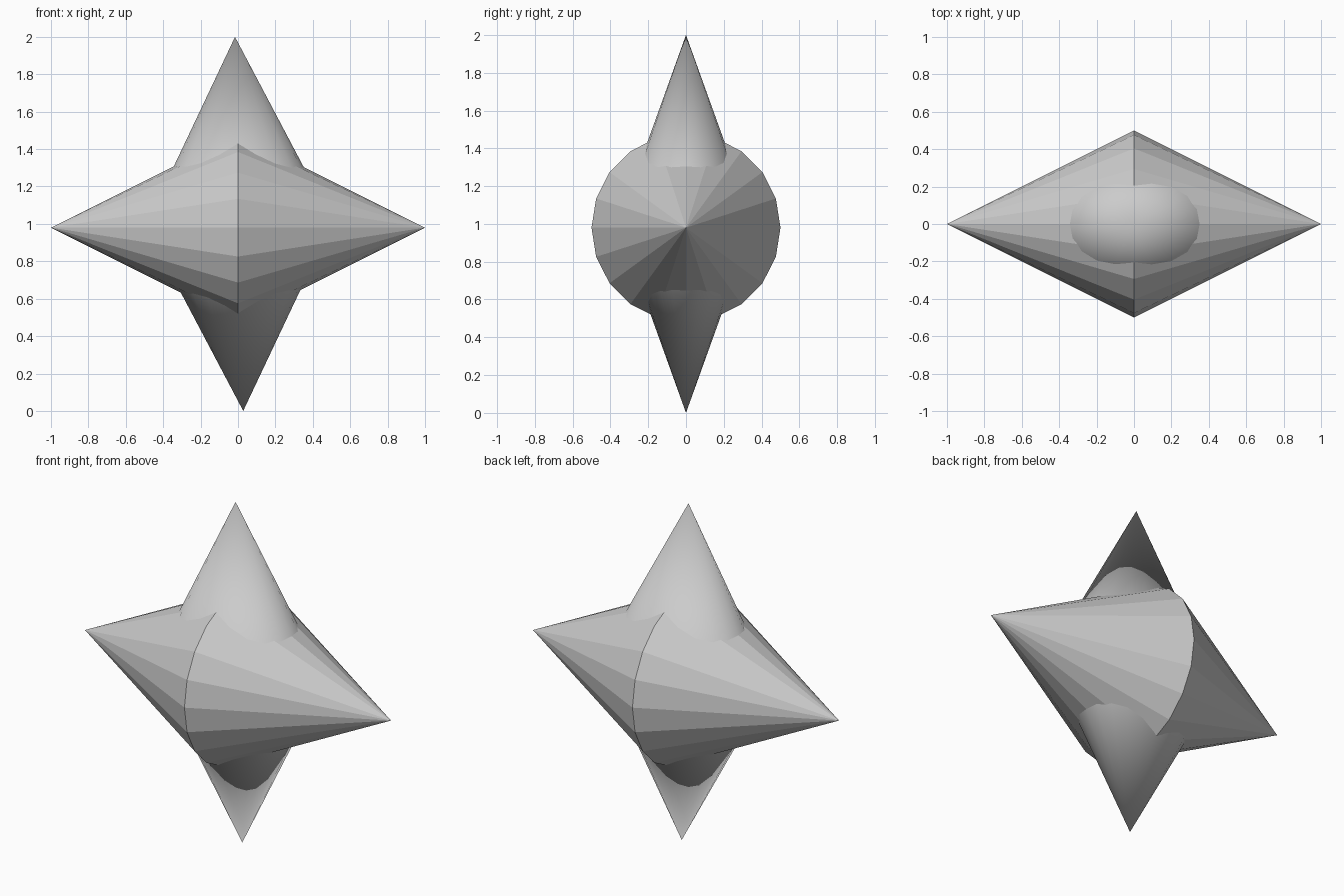
import bpy, bmesh, math
from mathutils import Matrix

default = bpy.data.objects.get("Cube")
if default:
    bpy.data.objects.remove(default)

grey = bpy.data.materials.new("light_grey")
grey.use_nodes = True
colour = (0.6, 0.6, 0.6, 1)
grey.diffuse_color = colour
grey.node_tree.nodes["Principled BSDF"].inputs["Base Color"].default_value = colour


def double_cone(name, half_length, rim_x, rim_y, matrix, sides=20):
    """Two cones joined base to base along local z."""
    bm = bmesh.new()
    rim = [bm.verts.new((rim_x * math.cos(a), rim_y * math.sin(a), 0))
           for a in (math.tau * i / sides for i in range(sides))]
    for z in (half_length, -half_length):
        tip = bm.verts.new((0, 0, z))
        for i in range(sides):
            bm.faces.new((rim[i], rim[(i + 1) % sides], tip))
    bmesh.ops.recalc_face_normals(bm, faces=bm.faces)
    bm.transform(matrix)
    mesh = bpy.data.meshes.new(name)
    bm.to_mesh(mesh)
    bm.free()
    mesh.materials.append(grey)
    obj = bpy.data.objects.new(name, mesh)
    bpy.context.collection.objects.link(obj)
    return obj


# Wide faceted body lying along x
double_cone("horizontal_spindle", 1, 0.5, 0.5,
            Matrix.Translation((0, 0, 0.98)) @ Matrix.Rotation(math.pi / 2, 4, "Y"))

# Flattened upright spike, leaning slightly
spike = double_cone("vertical_spindle", 1, 0.5, 0.36,
                    Matrix.Translation((0.006, 0, 1)) @ Matrix.Rotation(-0.022, 4, "Y"))
bpy.ops.object.select_all(action="DESELECT")
spike.select_set(True)
bpy.context.view_layer.objects.active = spike
bpy.ops.object.shade_smooth_by_angle(angle=math.radians(30))
